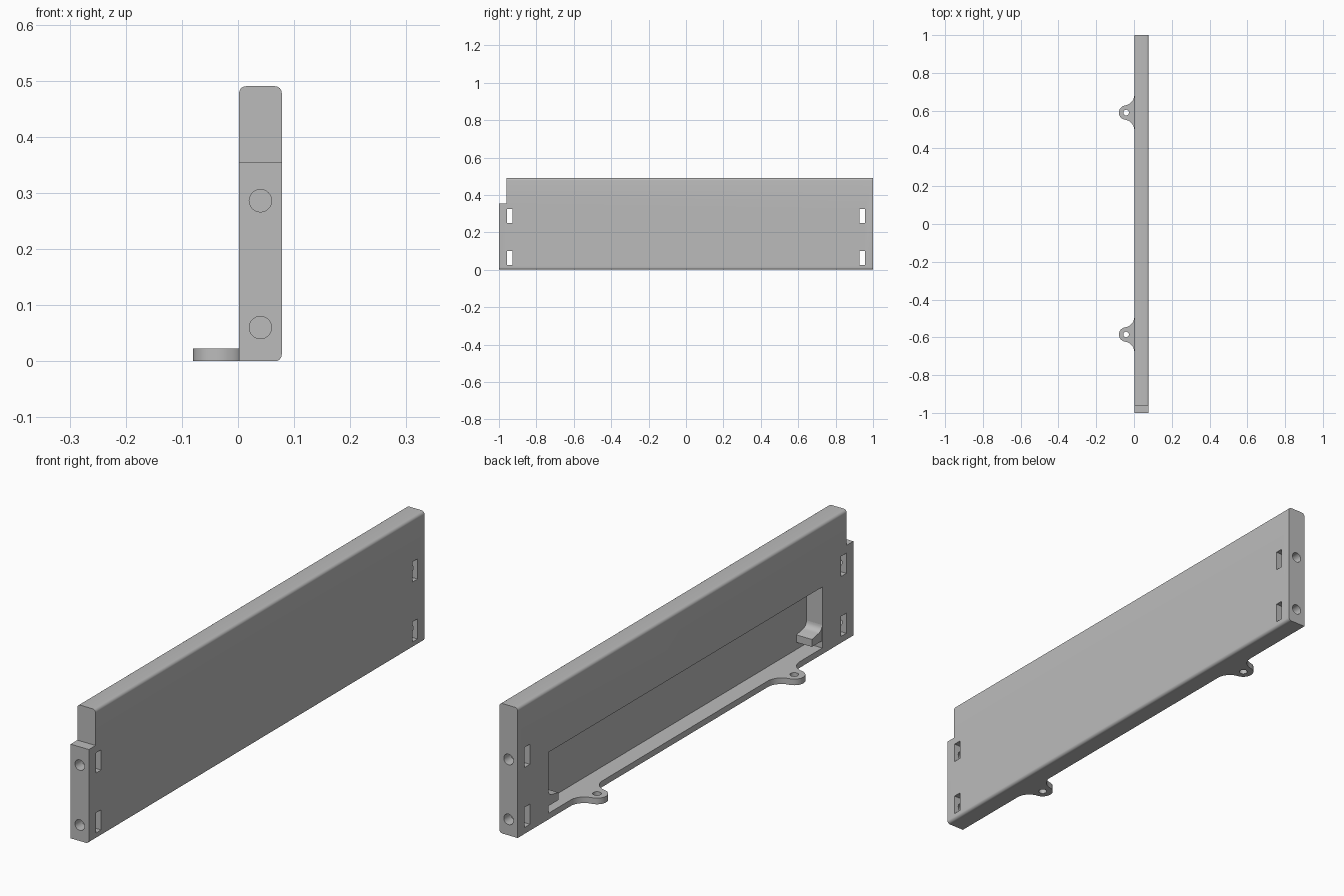
import bpy, bmesh, math
from mathutils import Vector

cube = bpy.data.objects.get("Cube")
if cube:
    bpy.data.objects.remove(cube, do_unlink=True)

grey = bpy.data.materials.new("plain grey")
grey.use_nodes = True
grey.diffuse_color = (0.5, 0.5, 0.5, 1)
grey.node_tree.nodes["Principled BSDF"].inputs["Base Color"].default_value = (0.5, 0.5, 0.5, 1)

X0, X1, TOP, LEDGE = 0.002, 0.078, 0.49, 0.023


def prism(name, outline, axis, start, end):
    """Extrude a 2D outline along an axis; y outlines are (x, z), z outlines are (x, y)."""
    bm = bmesh.new()
    place = (lambda u, v: (u, start, v)) if axis == "y" else (lambda u, v: (u, v, start))
    face = bm.faces.new([bm.verts.new(place(u, v)) for u, v in outline])
    grown = bmesh.ops.extrude_face_region(bm, geom=[face])
    shift = Vector((0, end - start, 0)) if axis == "y" else Vector((0, 0, end - start))
    bmesh.ops.translate(bm, vec=shift, verts=[g for g in grown["geom"] if isinstance(g, bmesh.types.BMVert)])
    bmesh.ops.recalc_face_normals(bm, faces=bm.faces)
    mesh = bpy.data.meshes.new(name)
    bm.to_mesh(mesh)
    bm.free()
    obj = bpy.data.objects.new(name, mesh)
    bpy.context.collection.objects.link(obj)
    mesh.materials.append(grey)
    return obj


def arc(cx, cy, r, a0, a1, n):
    steps = [math.radians(a0 + (a1 - a0) * i / n) for i in range(n + 1)]
    return [(cx + r * math.cos(a), cy + r * math.sin(a)) for a in steps]


def rect(u0, u1, v0, v1):
    return [(u0, v0), (u1, v0), (u1, v1), (u0, v1)]


def cut(target, cutter):
    mod = target.modifiers.new("cut", "BOOLEAN")
    mod.operation, mod.solver, mod.object = "DIFFERENCE", "EXACT", cutter
    bpy.context.view_layer.objects.active = target
    bpy.ops.object.modifier_apply(modifier=mod.name)
    bpy.data.objects.remove(cutter, do_unlink=True)


# Long panel with rounded edges, square where the mounting ears join
R = 0.012
profile = [(X0, 0)] + arc(X1 - R, R, R, -90, 0, 6) + arc(X1 - R, TOP - R, R, 0, 90, 6) + arc(X0 + R, TOP - R, R, 90, 180, 6)
panel = prism("panel", profile, "y", -1, 1)

# Notch above the front end and the long open pocket
cut(panel, prism("notch_cutter", rect(-0.1, 0.2, 0.355, 0.6), "y", -1.1, -0.96))
cut(panel, prism("pocket_cutter", rect(-0.1, 0.068, LEDGE, 0.253), "y", -0.815, 0.815))

# Nut slots through the panel and screw holes from both ends
for side in (-1, 1):
    for z in (0.062, 0.288):
        cut(panel, prism("slot_cutter", rect(-0.1, 0.2, z - 0.038, z + 0.038), "y", side * 0.927, side * 0.958))
        cut(panel, prism("hole_cutter", arc(0.04, z - 0.002, 0.02, 0, 345, 23), "y", side * 0.94, side * 1.1))

# Lugs at the pocket ends, with a fillet up to the end wall
for side, label in ((-1, "front"), (1, "back")):
    lug = [(0.82, 0.05), (0.755, 0.05), (0.755, 0.078)] + arc(0.79, 0.11, 0.025, 270, 360, 6) + [(0.82, 0.11)]
    obj = prism(label + "_lug", lug, "y", X0 + 0.001, 0.07)
    for v in obj.data.vertices:
        v.co = (v.co.y, side * v.co.x, v.co.z)
    if side > 0:
        obj.data.flip_normals()

# Mounting ears with flared roots and a screw hole
EX, ER, FR = -0.042, 0.038, 0.058
reach = math.sqrt((FR + ER) ** 2 - (X0 - FR - EX) ** 2)
meet = math.degrees(math.atan2(reach, X0 - FR - EX))
for y, label in ((-0.585, "front"), (0.59, "back")):
    upper = arc(X0 - FR, reach, FR, 0, meet - 180, 10)
    outer = arc(EX, 0, ER, meet, 360 - meet, 18)
    lower = [(u, -v) for u, v in reversed(upper)]
    shape = upper + outer[1:-1] + lower
    ear = prism(label + "_ear", [(u, v + y) for u, v in shape], "z", 0, LEDGE)
    cut(ear, prism("ear_hole_cutter", arc(EX, y, 0.015, 0, 345, 23), "z", -0.1, 0.1))

# Smooth the rounded surfaces, keeping edges sharp
bpy.ops.object.select_all(action="DESELECT")
for obj in bpy.context.collection.objects:
    if obj.type == "MESH" and obj.name.endswith(("panel", "lug", "ear")):
        obj.select_set(True)
        bpy.context.view_layer.objects.active = obj
bpy.ops.object.shade_smooth_by_angle(angle=math.radians(30))
